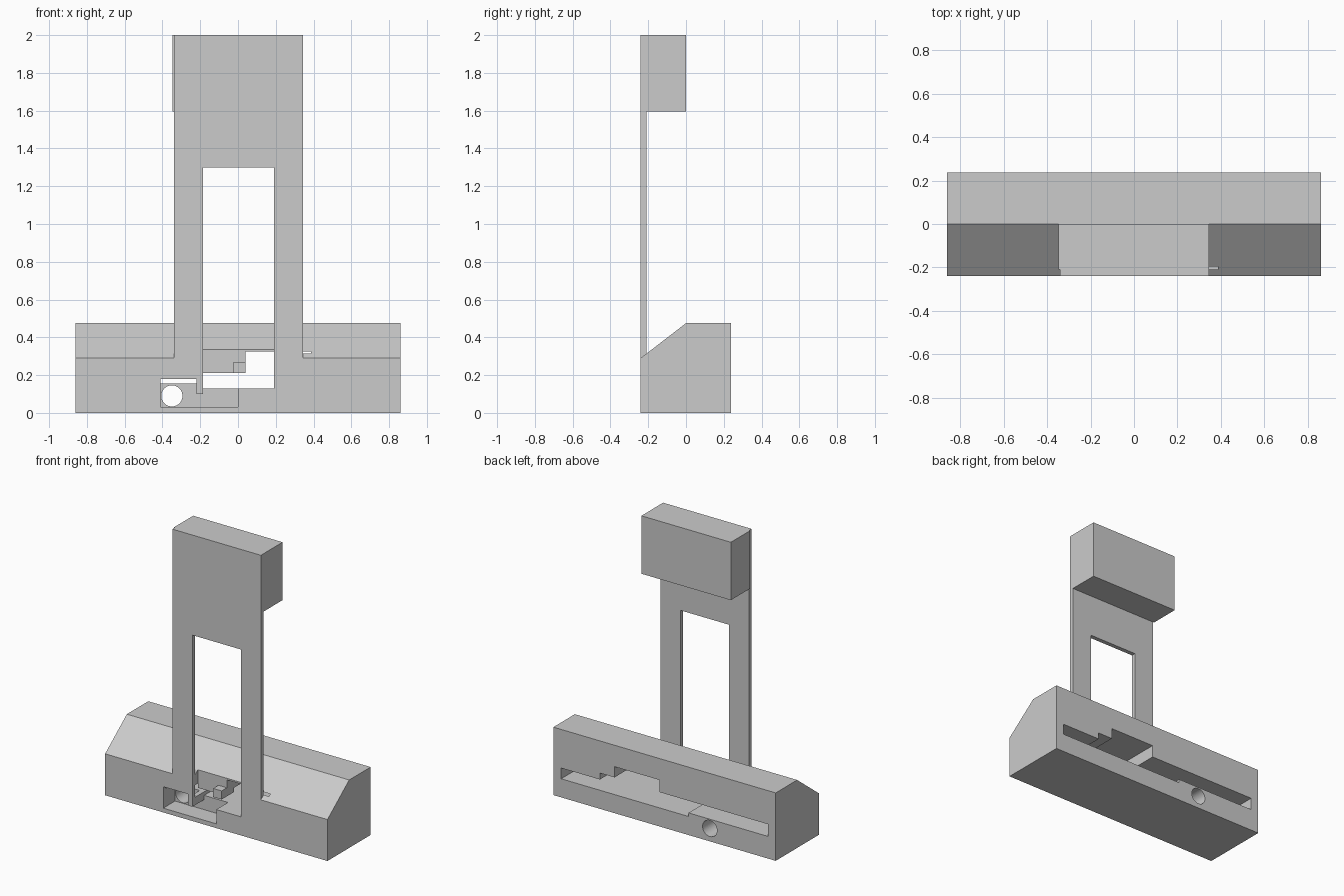
import bpy, bmesh
from mathutils import Vector

cube = bpy.data.objects.get("Cube")
if cube:
    bpy.data.objects.remove(cube)

grey = bpy.data.materials.new("plain_grey")
grey.use_nodes = True
colour = (0.6, 0.6, 0.6, 1)
grey.diffuse_color = colour
grey.node_tree.nodes["Principled BSDF"].inputs["Base Color"].default_value = colour


def extrude(name, points, axis, start, end):
    """Extrude a profile: (x, z) along y, or (y, z) along x."""
    bm = bmesh.new()
    place = (lambda a, b: (a, start, b)) if axis == "y" else (lambda a, b: (start, a, b))
    face = bm.faces.new([bm.verts.new(place(a, b)) for a, b in points])
    move = Vector((0, end - start, 0)) if axis == "y" else Vector((end - start, 0, 0))
    geom = bmesh.ops.extrude_face_region(bm, geom=[face])["geom"]
    bmesh.ops.translate(bm, vec=move, verts=[v for v in geom if isinstance(v, bmesh.types.BMVert)])
    bmesh.ops.recalc_face_normals(bm, faces=bm.faces)
    mesh = bpy.data.meshes.new(name)
    bm.to_mesh(mesh)
    bm.free()
    mesh.materials.append(grey)
    obj = bpy.data.objects.new(name, mesh)
    bpy.context.collection.objects.link(obj)
    return obj


def box(name, x0, x1, y0, y1, z0, z1):
    return extrude(name, [(x0, z0), (x1, z0), (x1, z1), (x0, z1)], "y", y0, y1)


def boolean(target, tool, operation):
    mod = target.modifiers.new(tool.name, "BOOLEAN")
    mod.operation, mod.solver, mod.object = operation, "EXACT", tool
    bpy.context.view_layer.objects.active = target
    bpy.ops.object.modifier_apply(modifier=mod.name)
    bpy.data.objects.remove(tool)


# Base block with a sloped front shoulder
base = extrude("base_and_upright",
               [(-.24, 0), (.237, 0), (.237, .475), (0, .475), (-.24, .29)], "x", -.86, .86)

# Upright plate on the front
boolean(base, box("upright_plate", -.34, .345, -.24, -.21, .05, 2), "UNION")

# Tall window through the plate and into the base
boolean(base, box("window_cut", -.185, .19, -.3, -.18, .13, 1.3), "DIFFERENCE")

# Stepped slot, open at the back
slot = [(.8, .13), (.8, .205), (.5, .205), (.5, .25), (.387, .25), (.387, .325),
        (.04, .325), (.04, .24), (-.8, .24), (-.8, .155), (-.185, .155), (-.185, .13)]
boolean(base, extrude("slot_cut", slot, "y", -.21, .3), "DIFFERENCE")

# Front recess beside the window
recess = [(-.41, .03), (0, .03), (0, .14), (-.185, .14), (-.185, .1),
          (-.22, .1), (-.22, .18), (-.41, .18)]
boolean(base, extrude("recess_cut", recess, "y", -.3, -.11), "DIFFERENCE")

# Round hole through the base
bpy.ops.mesh.primitive_cylinder_add(vertices=48, radius=.056, depth=1,
                                    location=(-.35, 0, .09), rotation=(1.5707963, 0, 0))
hole = bpy.context.object
hole.name = "hole_cut"
hole.data.materials.append(grey)
boolean(base, hole, "DIFFERENCE")

# Head block, inner lip and small catch
box("head_block", -.347, .345, -.21, 0, 1.595, 2)
box("slot_lip", -.185, .04, -.18, -.1, .21, .245)
box("catch_block", -.025, .04, -.238, -.18, .21, .27)
